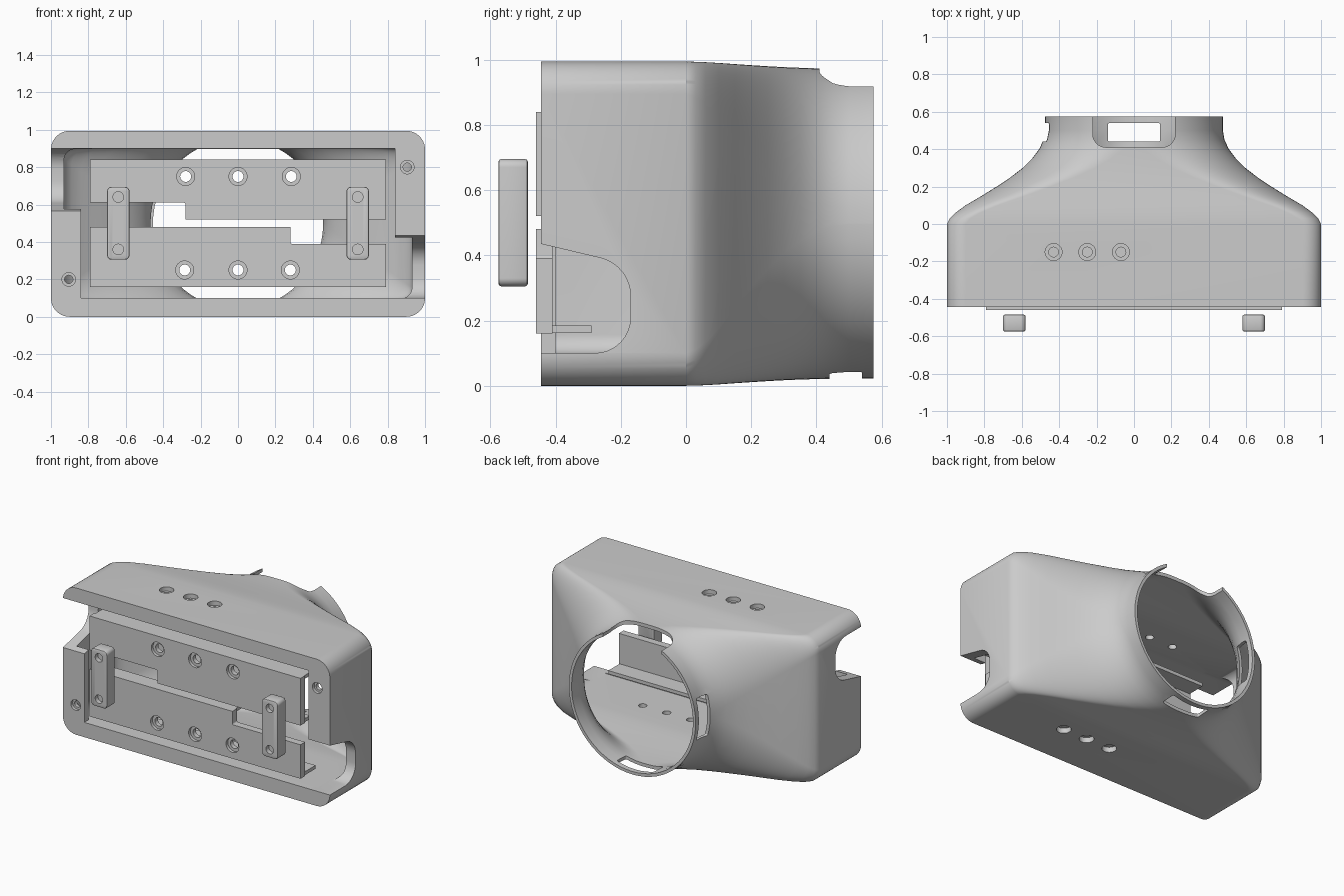
import bpy, bmesh, math
from mathutils import Matrix, Vector

if "Cube" in bpy.data.objects:
    bpy.data.objects.remove(bpy.data.objects["Cube"], do_unlink=True)

grey = bpy.data.materials.new("plain grey")
grey.use_nodes = True
GREY = (0.6, 0.6, 0.6, 1)
grey.diffuse_color = GREY
grey.node_tree.nodes["Principled BSDF"].inputs["Base Color"].default_value = GREY

# Half turn about the depth axis through the middle of the body
TURN = Matrix.Translation((0, 0, 0.5)) @ Matrix.Rotation(math.pi, 4, 'Y') @ Matrix.Translation((0, 0, -0.5))


def finish(bm, name):
    bmesh.ops.recalc_face_normals(bm, faces=bm.faces)
    mesh = bpy.data.meshes.new(name)
    bm.to_mesh(mesh)
    bm.free()
    mesh.materials.append(grey)
    ob = bpy.data.objects.new(name, mesh)
    bpy.context.collection.objects.link(ob)
    return ob


def loft(name, rings):
    """Skin a closed solid over rings with equal point counts."""
    bm = bmesh.new()
    loops = [[bm.verts.new(p) for p in ring] for ring in rings]
    n = len(loops[0])
    for a, b in zip(loops, loops[1:]):
        for i in range(n):
            j = (i + 1) % n
            bm.faces.new((a[i], a[j], b[j], b[i]))
    bm.faces.new(loops[0])
    bm.faces.new(loops[-1])
    return finish(bm, name)


def rounded(corners, steps=8):
    """Outline through (u, v, radius) corners with filleted corners."""
    out = []
    for i, (u, v, r) in enumerate(corners):
        p = Vector((u, v))
        if r == 0:
            out.append(p)
            continue
        d0 = (Vector(corners[i - 1][:2]) - p).normalized()
        d1 = (Vector(corners[(i + 1) % len(corners)][:2]) - p).normalized()
        half = d0.angle(d1) / 2
        mid = p + (d0 + d1).normalized() * r / math.sin(half)
        s = (p + d0 * r / math.tan(half) - mid).normalized()
        e = (p + d1 * r / math.tan(half) - mid).normalized()
        out += [mid + s.slerp(e, k / steps).normalized() * r for k in range(steps + 1)]
    return out


def prism(name, corners, axis, a, b):
    place = {'X': lambda u, v, w: (w, u, v),
             'Y': lambda u, v, w: (u, w, v),
             'Z': lambda u, v, w: (u, v, w)}[axis]
    pts = rounded(corners)
    return loft(name, [[place(p.x, p.y, w) for p in pts] for w in (a, b)])


def rect(u0, u1, v0, v1, r=0):
    return [(u0, v0, r), (u1, v0, r), (u1, v1, r), (u0, v1, r)]


def rod(axis, u, v, radius, a, b):
    return prism("cutter", rect(u - radius, u + radius, v - radius, v + radius, radius * 0.99), axis, a, b)


def bake(ob):
    graph = bpy.context.evaluated_depsgraph_get()
    mesh = bpy.data.meshes.new_from_object(ob.evaluated_get(graph))
    ob.modifiers.clear()
    ob.data = mesh


def cut(ob, cutters, operation='DIFFERENCE'):
    for c in cutters:
        m = ob.modifiers.new("cut", 'BOOLEAN')
        m.operation, m.solver, m.object = operation, 'EXACT', c
        bake(ob)
        bpy.data.objects.remove(c, do_unlink=True)


def soften(ob, width):
    m = ob.modifiers.new("edge", 'BEVEL')
    m.width, m.segments, m.limit_method, m.angle_limit = width, 2, 'ANGLE', math.radians(50)
    bake(ob)


def turned(ob, name):
    mesh = ob.data.copy()
    mesh.transform(TURN)
    twin = bpy.data.objects.new(name, mesh)
    bpy.context.collection.objects.link(twin)
    return twin


def both(c):
    return [c, turned(c, "cutter")]


# Housing: rounded box flowing into a round collar
FLOW = [(0, 1), (.03, .985), (.06, .955), (.1, .9), (.15, .815), (.2, .735), (.25, .66), (.3, .595),
        (.35, .545), (.4, .507), (.45, .484), (.5, .475)]


def hull(name, wide, high, corner, collar, start, end):
    rings = []
    for y, w in [(start, 1)] + FLOW + [(end, .475)]:
        t = (1 - w) / .525
        hw, hh = wide + (collar - wide) * t, high + (collar - high) * t
        r = min(corner + (collar - corner) * t, collar * .998)
        pts = rounded(rect(-hw, hw, -hh, hh, r), 16)
        rings.append([(p.x, y, p.y + .497) for p in pts])
    return loft(name, rings)


housing = hull("housing", 1, .497, .1, .475, -.445, .575)
cut(housing, [hull("cavity", .93, .4, .06, .455, -.4, .7),
              prism("front_opening", rect(-.84, .84, .1, .9), 'Y', -.6, -.3)])

# Side notches, screw holes in the columns, and the rows of holes above and below
notch = [(-.6, .1, 0), (-.17, .1, .11), (-.17, .37, .12), (-.445, .435, 0), (-.6, .435, 0)]
cut(housing, both(prism("notch", notch, 'X', .78, 1.1)))
cut(housing, both(rod('Y', .905, .8, .036, -.6, -.425)) + both(rod('Y', .905, .8, .022, -.6, -.3)))
for x in (-.43, -.25, -.07):
    cut(housing, both(rod('Z', x, -.15, .045, .965, 1.1)) + both(rod('Z', x, -.15, .026, .8, 1.1)))

# Collar cut-out and slots
cut(housing, [prism("collar_notch", rect(-.22, .22, .41, .8, .07), 'Z', .75, 1.1),
              prism("lower_slot", rect(-.14, .14, .44, .54, .01), 'Z', -.1, .3),
              prism("side_slot", rect(.44, .54, .36, .64, .01), 'X', -.6, -.38)])

# Sliding jaw: face plate with a deep rounded lobe at its outer end
jaw = prism("left_jaw", [(-.845, .135, .015), (-.355, .135, 0), (-.355, .865, 0), (-.925, .865, .05),
                         (-.925, .655, .09), (-.845, .655, 0)], 'Y', -.49, -.445)
lobe = prism("lobe", [(-.8, .66, 0), (-.8, .86, 0), (-.92, .86, .045), (-.92, .66, .085)], 'Y', -.47, -.235)
web = prism("web", rect(-.835, -.8, .145, .855), 'Y', -.465, -.3)
soften(jaw, .007)
cut(jaw, [lobe, web], 'UNION')
cut(jaw, [rod('Y', x, .75, .018, -.6, -.46) for x in (-.705, -.42)]
    + [prism("pocket", rect(-.83, -.73, .57, .655), 'Y', -.6, -.475)])

# Raised grip block with two screw holes
grip = prism("left_grip", rect(-.7, -.58, .305, .695, .025), 'Y', -.575, -.485)
soften(grip, .008)
cut(grip, [rod('Y', -.64, z, .028, -.7, -.545) for z in (.36, .64)])

# Stepped rail with counterbored holes and folded edges
rail = prism("upper_rail", [(-.79, .61, 0), (-.28, .61, .01), (-.28, .52, 0), (.79, .52, 0),
                            (.79, .84, 0), (-.79, .84, 0)], 'Y', -.46, -.41)
cut(rail, [prism("fold", rect(-.785, .785, .815, .838), 'Y', -.43, -.29),
           prism("lip", rect(-.27, .785, .522, .545), 'Y', -.43, -.35)], 'UNION')
for x in (-.28, 0, .285):
    cut(rail, [rod('Y', x, .75, .048, -.6, -.44), rod('Y', x, .75, .029, -.6, -.3)])

parts = [housing, jaw, grip, rail, turned(jaw, "right_jaw"),
         turned(grip, "right_grip"), turned(rail, "lower_rail")]
for ob in parts:
    bpy.ops.object.select_all(action='DESELECT')
    ob.select_set(True)
    bpy.context.view_layer.objects.active = ob
    bpy.ops.object.shade_smooth_by_angle(angle=math.radians(30))
